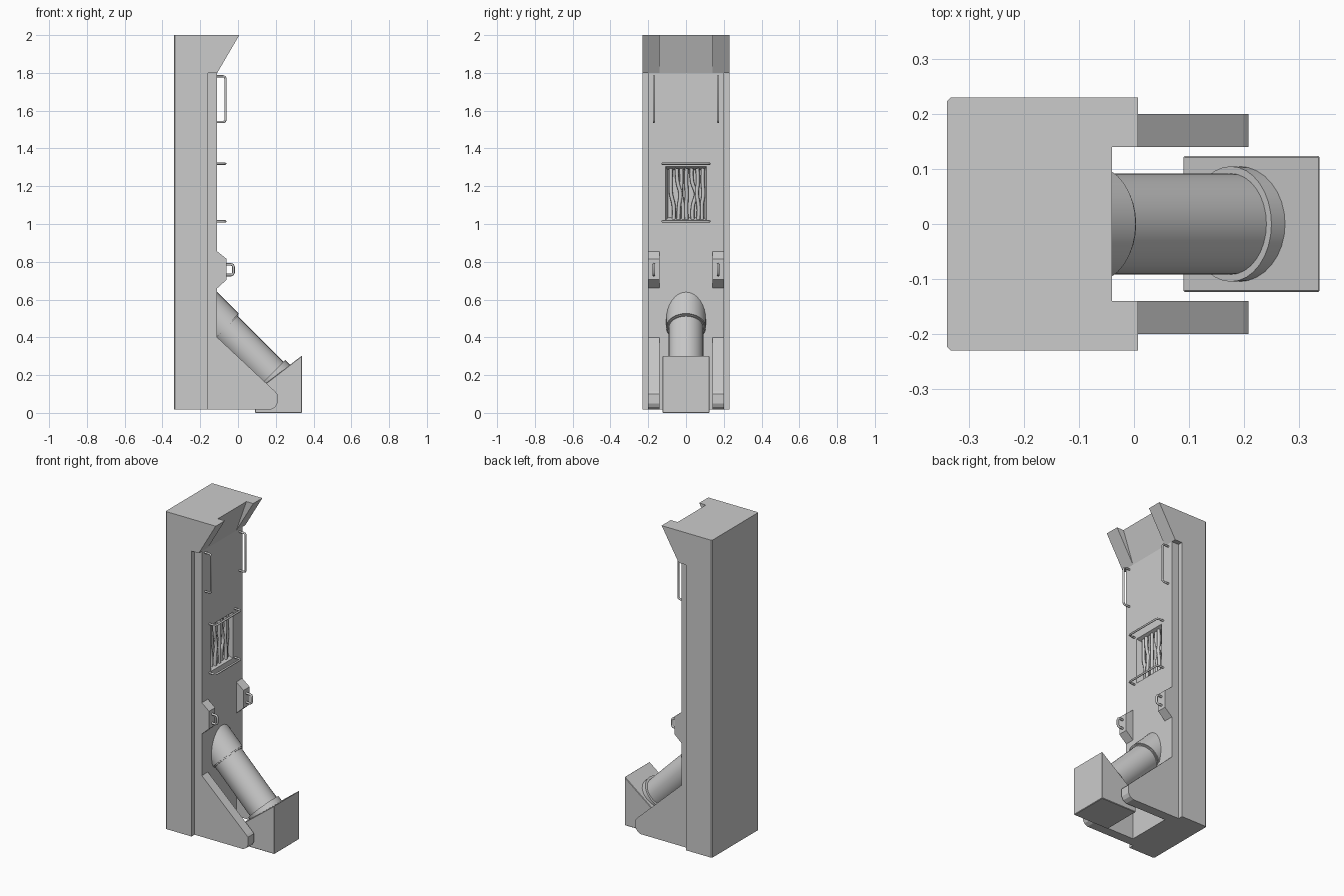
import bpy, bmesh, math
from mathutils import Vector

if "Cube" in bpy.data.objects:
    bpy.data.objects.remove(bpy.data.objects["Cube"])


def prism(name, pts, lo, hi, axis='y', bevel=0):
    """Extrude a 2D outline: (x, z) along y, or (x, y) along z."""
    def place(a, b, c):
        return (a, c, b) if axis == 'y' else (a, b, c)
    bm = bmesh.new()
    rings = [[bm.verts.new(place(a, b, c)) for a, b in pts] for c in (lo, hi)]
    bm.faces.new(rings[0])
    bm.faces.new(rings[1])
    for i in range(len(pts)):
        j = (i + 1) % len(pts)
        bm.faces.new((rings[0][i], rings[0][j], rings[1][j], rings[1][i]))
    bmesh.ops.recalc_face_normals(bm, faces=bm.faces)
    if bevel:
        bmesh.ops.bevel(bm, geom=bm.edges[:], offset=bevel, segments=1, affect='EDGES')
    me = bpy.data.meshes.new(name)
    bm.to_mesh(me)
    bm.free()
    ob = bpy.data.objects.new(name, me)
    bpy.context.collection.objects.link(ob)
    return ob


def pair(name, pts, lo, hi, bevel=0):
    """Same outline on both sides of the machine."""
    prism("left_" + name, pts, -hi, -lo, bevel=bevel)
    prism("right_" + name, pts, lo, hi, bevel=bevel)


def select(ob):
    bpy.ops.object.select_all(action='DESELECT')
    ob.select_set(True)
    bpy.context.view_layer.objects.active = ob


def tube(name, pts, radius, kind='POLY'):
    cu = bpy.data.curves.new(name, 'CURVE')
    cu.dimensions = '3D'
    cu.bevel_depth = radius
    cu.bevel_resolution = 2
    cu.use_fill_caps = True
    sp = cu.splines.new(kind)
    sp.points.add(len(pts) - 1)
    for p, co in zip(sp.points, pts):
        p.co = (*co, 1)
    if kind == 'NURBS':
        sp.order_u = 3
        sp.use_endpoint_u = True
        sp.resolution_u = 4
    ob = bpy.data.objects.new(name, cu)
    bpy.context.collection.objects.link(ob)
    select(ob)
    bpy.ops.object.convert(target='MESH')
    bpy.ops.object.shade_smooth_by_angle(angle=math.radians(50))


def handle(name, x0, x1, a, b, radius, c=0.012, y=None, z=None):
    """U-shaped grab bar with cut corners: vertical at y, or horizontal at z."""
    path = [(x0, a), (x1 - c, a), (x1 - c * 0.3, a + c * 0.3), (x1, a + c),
            (x1, b - c), (x1 - c * 0.3, b - c * 0.3), (x1 - c, b), (x0, b)]
    tube(name, [(x, y, s) if z is None else (x, s, z) for x, s in path], radius)


def cylinder(name, p0, p1, radius):
    p0, p1 = Vector(p0), Vector(p1)
    d = p1 - p0
    bpy.ops.mesh.primitive_cylinder_add(vertices=32, radius=radius, depth=d.length,
                                        location=(p0 + p1) / 2,
                                        rotation=d.to_track_quat('Z', 'Y').to_euler())
    bpy.context.object.name = name
    bpy.ops.object.shade_smooth_by_angle(angle=math.radians(35))


# Tall rear shell with slightly cut back corners
c = 0.006
prism("rear_shell", [(-0.34 + c, -0.23), (-0.16, -0.23), (-0.16, 0.23), (-0.34 + c, 0.23),
                     (-0.34, 0.23 - c), (-0.34, -0.23 + c)], 0.018, 2.0, axis='z')

# Narrower front panel with a tapered window recess
panel = prism("front_panel", [(-0.165, 0.018), (-0.11, 0.018), (-0.11, 1.805), (-0.165, 1.805)],
              -0.2, 0.2)
cutter = prism("window_cutter", [(-0.155, 1.035), (-0.10, 1.012), (-0.10, 1.308), (-0.155, 1.285)],
               -1, 1)
for v in cutter.data.vertices:
    v.co.y *= 0.112 if v.co.x > -0.12 else 0.096
mod = panel.modifiers.new("window", 'BOOLEAN')
mod.operation = 'DIFFERENCE'
mod.solver = 'EXACT'
mod.object = cutter
select(panel)
bpy.ops.object.modifier_apply(modifier="window")
bpy.data.objects.remove(cutter)

# Flared hood: shallow middle, deeper side fins
prism("hood_middle", [(-0.165, 1.8), (-0.11, 1.8), (-0.04, 2.0), (-0.165, 2.0)], -0.14, 0.14)
pair("hood_fin", [(-0.165, 1.8), (-0.11, 1.8), (0.007, 2.0), (-0.165, 2.0)], 0.14, 0.23)

# Floor legs and handle brackets
pair("leg", [(-0.12, 0.018), (0.175, 0.018), (0.197, 0.03), (0.208, 0.05), (0.208, 0.1),
             (0.198, 0.112), (-0.11, 0.4), (-0.12, 0.4)], 0.14, 0.2)
pair("bracket", [(-0.12, 0.66), (-0.11, 0.66), (-0.06, 0.705), (-0.06, 0.815),
                 (-0.11, 0.855), (-0.12, 0.855)], 0.14, 0.2)

# Grab bars
for side, y in (("left", -0.17), ("right", 0.17)):
    handle(side + "_upper_handle", -0.115, -0.066, 1.54, 1.782, 0.006, y=y)
    handle(side + "_bracket_handle", -0.065, -0.024, 0.73, 0.786, 0.007, y=y)
for label, z in (("lower", 1.014), ("upper", 1.319)):
    handle(label + "_window_bar", -0.115, -0.067, -0.125, 0.125, 0.006, z=z)

# Loose cables inside the window: sideways position from top to bottom
cables = [(-0.08, -0.08, -0.082, -0.06, -0.065),
          (-0.048, -0.05, -0.025, -0.04, -0.04),
          (-0.025, -0.022, -0.03, -0.012, -0.015),
          (0.003, 0.0, 0.005, 0.0, 0.003),
          (0.03, 0.025, 0.06, 0.03, 0.035),
          (0.06, 0.065, 0.055, 0.07, 0.065),
          (0.09, 0.085, 0.095, 0.08, 0.085)]
for i, ys in enumerate(cables):
    pts = [(-0.138 + 0.008 * (i % 2), y, 1.295 - 0.068 * k) for k, y in enumerate(ys)]
    tube(f"cable_{i + 1}", pts, 0.010, 'NURBS')

# Sloping pipe with collar at the panel and flange at the box
def on_axis(x):
    return (x, 0, 0.381 - x)

cylinder("pipe_collar", on_axis(-0.2), on_axis(-0.071), 0.105)
cylinder("pipe_rim", on_axis(-0.072), on_axis(-0.066), 0.099)
cylinder("pipe", on_axis(-0.1), on_axis(0.19), 0.092)
cylinder("pipe_flange", on_axis(0.176), on_axis(0.205), 0.105)

# Outlet box with slanted top
prism("outlet_box", [(0.09, 0.0), (0.338, 0.0), (0.338, 0.303), (0.09, 0.112)],
      -0.124, 0.124, bevel=0.003)
